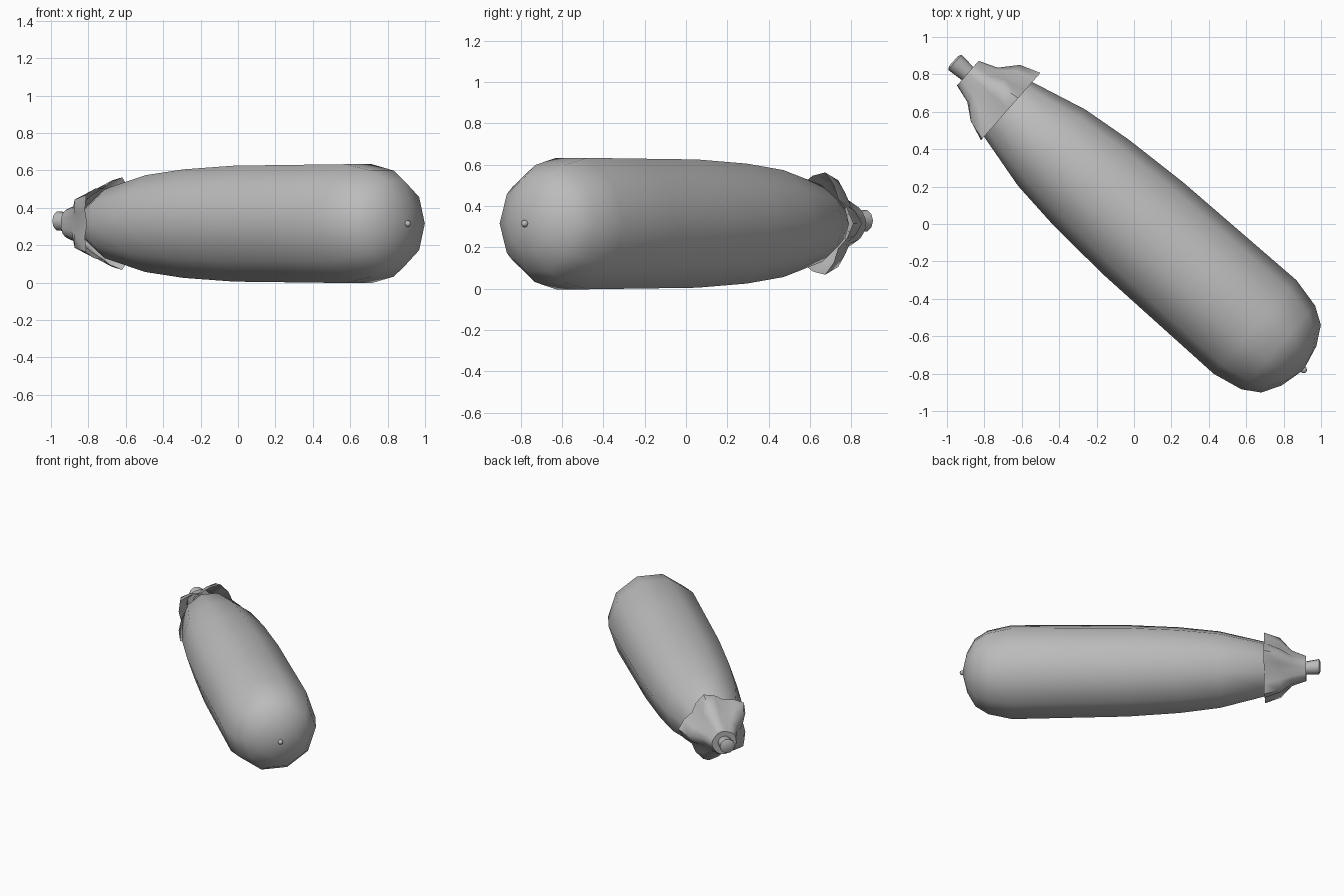
import bpy, bmesh, math
from mathutils import Matrix, Vector

if "Cube" in bpy.data.objects:
    bpy.data.objects.remove(bpy.data.objects["Cube"])

# Whole vegetable lies along a diagonal axis at this height
PLACE = (Matrix.Translation((0.01, 0.011, 0.315))
         @ Matrix.Rotation(math.radians(-41.4), 4, 'Z'))

skin = bpy.data.materials.new("plain_grey")
skin.diffuse_color = (0.5, 0.5, 0.5, 1)
skin.use_nodes = True
skin.node_tree.nodes["Principled BSDF"].inputs["Base Color"].default_value = skin.diffuse_color


def lathe(name, rings, sides, lobes=0, cap_start=False, cap_end=False, angle=50):
    """Loft rings (distance, valley radius, lobe radius, lift) along the axis."""
    bm = bmesh.new()
    loops = []
    for t, low, high, lift in rings:
        if high == 0:
            loops.append([bm.verts.new((t, 0, lift))])
            continue
        loop = []
        for i in range(sides):
            a = 2 * math.pi * i / sides
            r = low + (high - low) * (0.5 + 0.5 * math.cos(lobes * a))
            loop.append(bm.verts.new((t, r * math.cos(a), r * math.sin(a) + lift)))
        loops.append(loop)
    for a, b in zip(loops, loops[1:]):
        for i in range(sides):
            j = (i + 1) % sides
            quad = [a[i % len(a)], a[j % len(a)], b[j % len(b)], b[i % len(b)]]
            bm.faces.new(list(dict.fromkeys(quad)))
    if cap_start:
        bm.faces.new(loops[0])
    if cap_end:
        bm.faces.new(loops[-1])
    bmesh.ops.recalc_face_normals(bm, faces=bm.faces)
    # make sure open shells face outward
    bm.faces.ensure_lookup_table()
    if sum(f.normal.dot(Vector((0, *f.calc_center_median()[1:]))) for f in bm.faces) < 0:
        bmesh.ops.reverse_faces(bm, faces=bm.faces)
    mesh = bpy.data.meshes.new(name)
    bm.to_mesh(mesh)
    bm.free()
    ob = bpy.data.objects.new(name, mesh)
    bpy.context.collection.objects.link(ob)
    ob.matrix_world = PLACE
    mesh.materials.append(skin)
    bpy.ops.object.select_all(action='DESELECT')
    ob.select_set(True)
    bpy.context.view_layer.objects.active = ob
    bpy.ops.object.shade_smooth_by_angle(angle=math.radians(angle))
    return ob


# Ten-sided fruit body
profile = [(-1.12, 0), (-1.05, 0.11), (-0.91, 0.195), (-0.6, 0.272), (-0.32, 0.305),
           (0.05, 0.326), (0.45, 0.33), (0.85, 0.334), (1.015, 0.298),
           (1.106, 0.241), (1.163, 0.14), (1.196, 0)]
lathe("body", [(t, r, r, 0) for t, r in profile], 10)

# Five-lobed leafy cap with an open flared rim
lathe("leaf_cap", [(-1.2, 0.085, 0.09, 0), (-1.1, 0.112, 0.13, 0),
                   (-1.02, 0.155, 0.22, 0), (-0.91, 0.203, 0.26, 0)],
      20, lobes=5, cap_start=True)

# Short stem tilting slightly upward
lathe("stem", [(-1.3, 0.035, 0.035, 0.015), (-1.29, 0.054, 0.054, 0.014),
               (-1.19, 0.046, 0.046, 0.004)], 10, cap_start=True, cap_end=True)

# Small nub on the blossom end
lathe("tip_nub", [(1.185, 0.016, 0.016, 0), (1.2, 0.018, 0.018, 0),
                  (1.21, 0.012, 0.012, 0), (1.214, 0, 0, 0)], 8, cap_start=True)
